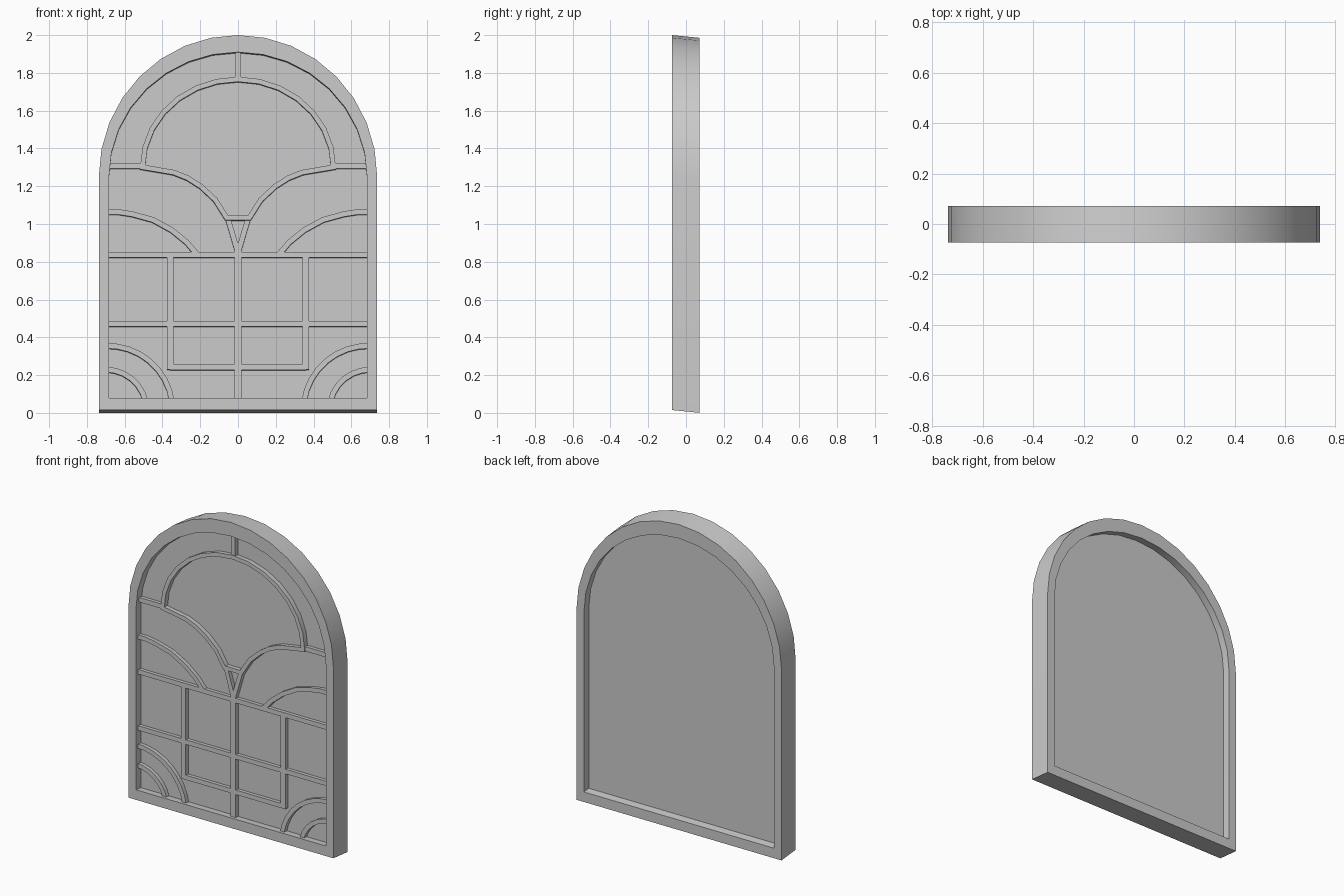
import bpy, bmesh, math
from mathutils import Vector

if "Cube" in bpy.data.objects:
    bpy.data.objects.remove(bpy.data.objects["Cube"])

FRONT, BACK = -0.073, 0.072
GLASS_F, GLASS_B = -0.022, 0.022
BAR_F = -0.05


def point(p, y):
    # the whole window leans very slightly: depth lowers z a little
    return (p[0], y, p[1] - 0.1 * (y - FRONT))


def finish(name, bm):
    bmesh.ops.recalc_face_normals(bm, faces=bm.faces)
    mesh = bpy.data.meshes.new(name)
    bm.to_mesh(mesh)
    bm.free()
    ob = bpy.data.objects.new(name, mesh)
    bpy.context.collection.objects.link(ob)
    bpy.ops.object.select_all(action='DESELECT')
    ob.select_set(True)
    bpy.context.view_layer.objects.active = ob
    bpy.ops.object.shade_smooth_by_angle(angle=math.radians(25))
    return ob


def strip(name, a, b, y0, y1, closed=False):
    """Solid band between two matching point rows."""
    bm = bmesh.new()
    rows = [[bm.verts.new(point(p, y)) for p in pts]
            for pts, y in ((a, y0), (b, y0), (b, y1), (a, y1))]
    n = len(a)
    for i in range(n if closed else n - 1):
        j = (i + 1) % n
        for r in range(4):
            s = (r + 1) % 4
            bm.faces.new((rows[r][i], rows[r][j], rows[s][j], rows[s][i]))
    if not closed:
        for i in (0, n - 1):
            bm.faces.new([rows[r][i] for r in range(4)])
    return finish(name, bm)


def bar(name, path, width=0.03, y0=BAR_F, closed=False):
    """Mitred glazing bar along a path in the x-z plane."""
    pts = [Vector(p) for p in path]
    n = len(pts)
    a, b = [], []
    for i, p in enumerate(pts):
        prev = pts[i - 1] if (i > 0 or closed) else None
        nxt = pts[(i + 1) % n] if (i < n - 1 or closed) else None
        d0 = (p - prev).normalized() if prev is not None else None
        d1 = (nxt - p).normalized() if nxt is not None else None
        d0, d1 = d0 or d1, d1 or d0
        n0, n1 = Vector((-d0.y, d0.x)), Vector((-d1.y, d1.x))
        m = (n0 + n1).normalized()
        off = m * (width / 2 / max(m.dot(n1), 0.4))
        a.append(p + off)
        b.append(p - off)
    return strip(name, a, b, y0, 0.0, closed)


def arc(cx, cz, rx, rz, a0, a1, n):
    return [(cx + rx * math.cos(math.radians(a0 + (a1 - a0) * i / n)),
             cz + rz * math.sin(math.radians(a0 + (a1 - a0) * i / n)))
            for i in range(n + 1)]


def arched(half, bottom, top, spring=1.25):
    return [(-half, bottom), (half, bottom)] + arc(0, spring, half, top - spring, 0, 180, 16)


def mirrored_bar(name, path, **kw):
    bar(name + "_left", path, **kw)
    bar(name + "_right", [(-x, z) for x, z in path], **kw)


# Arched outer frame
strip("frame", arched(0.737, 0.015, 2.0), arched(0.683, 0.08, 1.91), FRONT, BACK, True)

# Recessed pane
bm = bmesh.new()
prof = arched(0.70, 0.06, 1.93)
f = [bm.verts.new(point(p, GLASS_F)) for p in prof]
k = [bm.verts.new(point(p, GLASS_B)) for p in prof]
bm.faces.new(f)
bm.faces.new(k)
for i in range(len(f)):
    j = (i + 1) % len(f)
    bm.faces.new((f[i], f[j], k[j], k[i]))
finish("pane", bm)

# Large fan-shaped light
lower = [(-0.34, 1.275), (-0.265, 1.245), (-0.195, 1.20), (-0.12, 1.13), (-0.06, 1.035)]
fan = arc(0, 1.303, 0.505, 0.465, 0, 180, 14) + lower + [(-x, z) for x, z in reversed(lower)]
bar("fan_bar", fan, width=0.026, y0=-0.056, closed=True)

# Short bars joining the fan to the frame and the grid
bar("fan_top_bar", [(0, 1.77), (0, 1.925)])
mirrored_bar("fan_side_bar", [(-0.70, 1.31), (-0.505, 1.31)])
mirrored_bar("fan_foot_bar", [(-0.053, 1.03), (0, 0.85)], width=0.028)

# Curved bars
mirrored_bar("upper_arc_bar", [(-0.70, 1.066), (-0.63, 1.066), (-0.56, 1.055), (-0.45, 1.025),
                               (-0.35, 0.97), (-0.27, 0.905), (-0.215, 0.84)], width=0.028)
mirrored_bar("corner_arc_large", arc(-0.69, 0.02, 0.343, 0.338, 92, 7, 8), width=0.028)
mirrored_bar("corner_arc_small", arc(-0.70, 0.02, 0.215, 0.212, 90, 12, 6), width=0.028)

# Straight grid
bar("rail_upper", [(-0.70, 0.84), (0.70, 0.84)])
bar("rail_middle", [(-0.70, 0.475), (0.70, 0.475)])
bar("rail_lower", [(-0.36, 0.245), (0.36, 0.245)])
bar("centre_post", [(0, 0.06), (0, 0.87)], width=0.036)
mirrored_bar("side_post", [(-0.358, 0.232), (-0.358, 0.84)], width=0.034)
